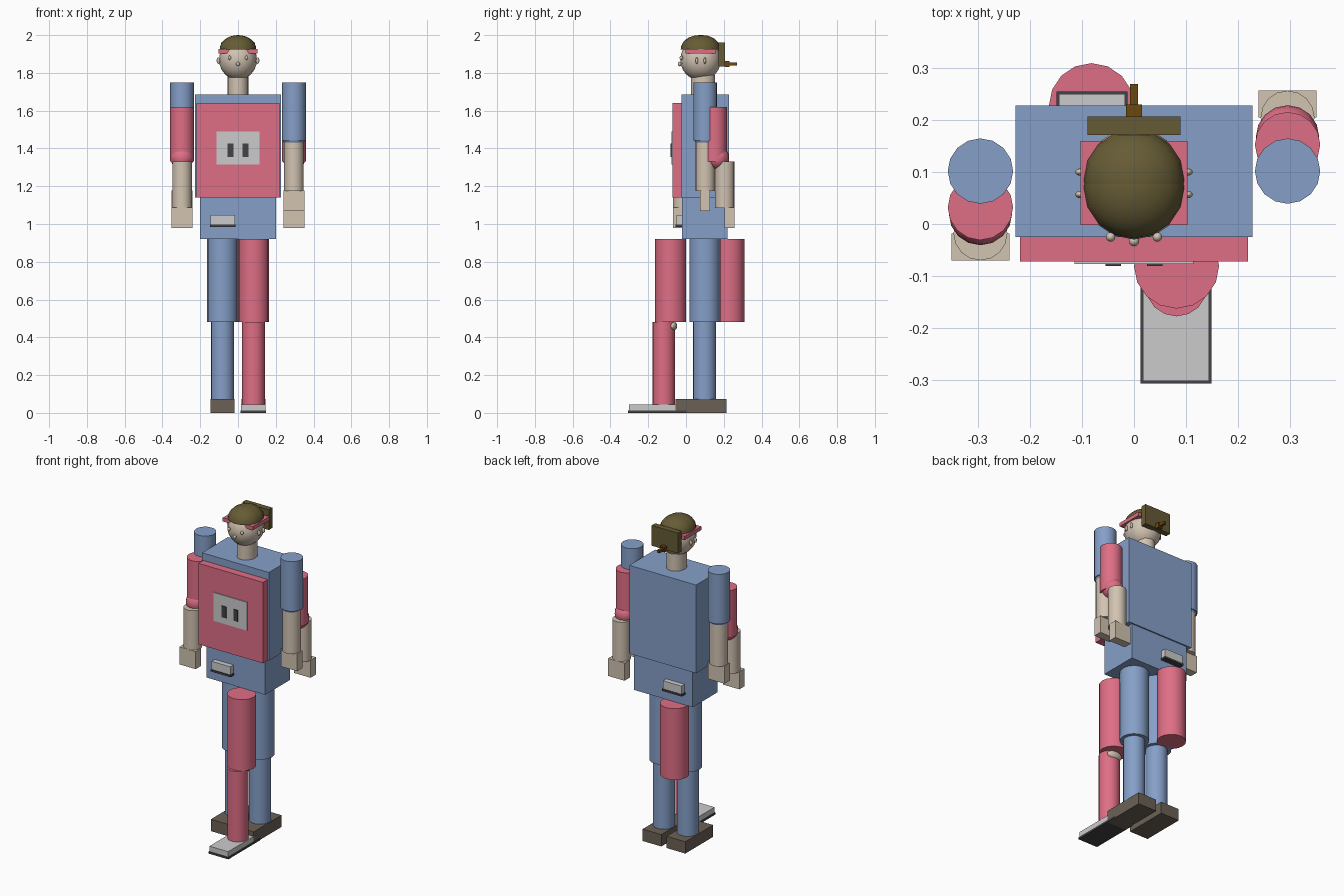
import bpy, math

if "Cube" in bpy.data.objects:
    bpy.data.objects.remove(bpy.data.objects["Cube"])


def mat(name, rgb):
    m = bpy.data.materials.new(name)
    m.diffuse_color = (*[c ** 2.2 for c in rgb], 1)
    m.use_nodes = True
    m.node_tree.nodes["Principled BSDF"].inputs["Base Color"].default_value = m.diffuse_color
    return m


BLUE = mat("blue", (0.52, 0.62, 0.78))
PINK = mat("pink", (0.87, 0.43, 0.52))
SKIN = mat("skin", (0.82, 0.76, 0.69))
SHOE = mat("shoe", (0.42, 0.38, 0.34))
HAIR = mat("hair", (0.40, 0.36, 0.22))
BROWN = mat("brown", (0.42, 0.29, 0.08))
DARK = mat("dark", (0.27, 0.27, 0.28))


def finish(name, m, smooth=True):
    o = bpy.context.object
    o.name = name
    if m:
        o.data.materials.append(m)
    if smooth:
        bpy.ops.object.shade_smooth_by_angle(angle=math.radians(40))
    return o


def box(name, x, y, z, m=None):
    """Box from (min, max) pairs."""
    bpy.ops.mesh.primitive_cube_add(size=1, location=[sum(p) / 2 for p in (x, y, z)])
    bpy.context.object.scale = [p[1] - p[0] for p in (x, y, z)]
    return finish(name, m, False)


def tube(name, x, y, z, r, m):
    """Upright 16-sided cylinder between two heights."""
    bpy.ops.mesh.primitive_cylinder_add(vertices=16, radius=r, depth=z[1] - z[0],
                                        location=(x, y, sum(z) / 2))
    return finish(name, m)


def ball(name, loc, size, m, half=False):
    """Ellipsoid, or its upper half."""
    bpy.ops.mesh.primitive_uv_sphere_add(segments=16, ring_count=12, radius=1, location=loc)
    o = bpy.context.object
    o.scale = size
    if half:
        for v in o.data.vertices:
            v.co.z = max(v.co.z, 0)
    return finish(name, m)


# Torso, chest plate and hips
box("torso", (-.228, .228), (-.025, .228), (1.14, 1.685), BLUE)
box("chest_plate", (-.22, .22), (-.072, -.025), (1.14, 1.64), PINK)
box("chest_panel", (-.115, .115), (-.077, -.07), (1.315, 1.49))
for s in (-1, 1):
    box("chest_slot", (s * .04 - .015, s * .04 + .015), (-.081, -.075), (1.355, 1.425), DARK)
box("hips", (-.2, .2), (-.02, .22), (.92, 1.14), BLUE)

# Neck, head and hair
neck = tube("neck", 0, .09, (1.68, 1.79), .056, SKIN)
neck.scale.y = 1.15
for y in (.07, .085):
    ball("head", (0, y, 1.87), (.1, .1, .107), SKIN)
    ball("hair", (0, y, 1.925), (.097, .098, .075), HAIR, True)
box("headband", (-.103, .103), (-.002, .16), (1.903, 1.926), PINK)

# Face and side studs
for s in (-1, 1):
    ball("eye", (s * .045, -.025, 1.88), (.009, .009, .011), SKIN)
    for y in (.057, .1):
        ball("side_stud", (s * .104, y, 1.865), (.009, .007, .017), SKIN)
ball("nose", (0, -.033, 1.847), (.01, .01, .012), SKIN)

# Plate and knob behind the head
box("rear_plate", (-.09, .09), (.172, .207), (1.835, 1.96), HAIR)
box("rear_knob", (-.015, .015), (.207, .23), (1.83, 1.862), BROWN)
box("rear_pin", (-.008, .008), (.23, .27), (1.838, 1.855), BROWN)


def arm(label, x, ys, top, elbow, wrist, hand_z, m):
    """Upper arm, elbow, forearm and hand; ys holds their depths."""
    tube(label + "_upper_arm", x, ys[0], (elbow, top), .063, m)
    ball(label + "_elbow", (x, ys[1], elbow + .02), (.061, .061, .061), m)
    tube(label + "_forearm", x, ys[2], (wrist, elbow), .052, SKIN)
    box(label + "_hand", (x - .056, x + .056), (ys[3] - .026, ys[3] + .026), hand_z, SKIN)


# Hanging arms on both sides plus swung arms, one forward and one back
for s in (-1, 1):
    arm("hanging", s * .296, (.102, .102, .102, .101), 1.75, 1.443, 1.175, (1.07, 1.178), BLUE)
arm("forward", -.296, (.032, .02, -.018, -.044), 1.62, 1.33, 1.085, (.98, 1.088), PINK)
arm("backward", .296, (.153, .168, .205, .231), 1.62, 1.33, 1.085, (.98, 1.088), PINK)

# Standing legs
for s in (-1, 1):
    tube("standing_thigh", s * .082, .1, (.48, .92), .082, BLUE)
    tube("standing_shin", s * .082, .098, (.07, .48), .062, BLUE)
    box("shoe", (s * .082 - .064, s * .082 + .064), (-.056, .215), (0, .073), SHOE)

# Stepping leg parts
tube("front_thigh", .082, -.081, (.48, .92), .082, PINK)
tube("front_shin", .082, -.118, (.045, .48), .06, PINK).scale.z = 1
ball("knee", (.082, -.072, .46), (.05, .025, .026), SKIN)
tube("rear_thigh", -.082, .228, (.48, .92), .082, PINK)


def plate_foot(label, x, y, z):
    """Flat grey foot on a slightly larger dark sole."""
    box(label + "_sole", (x - .068, x + .068), (y - .155, y + .155), (z, z + .012), DARK)
    box(label, (x - .064, x + .064), (y - .151, y + .151), (z + .012, z + .045))


# Front foot on the ground, raised foot through the hips
plate_foot("front_foot", .081, -.152, 0)
plate_foot("raised_foot", -.081, .1, .985)
bpy.data.objects["raised_foot"].scale.z = .05
bpy.data.objects["raised_foot"].location.z = 1.022
